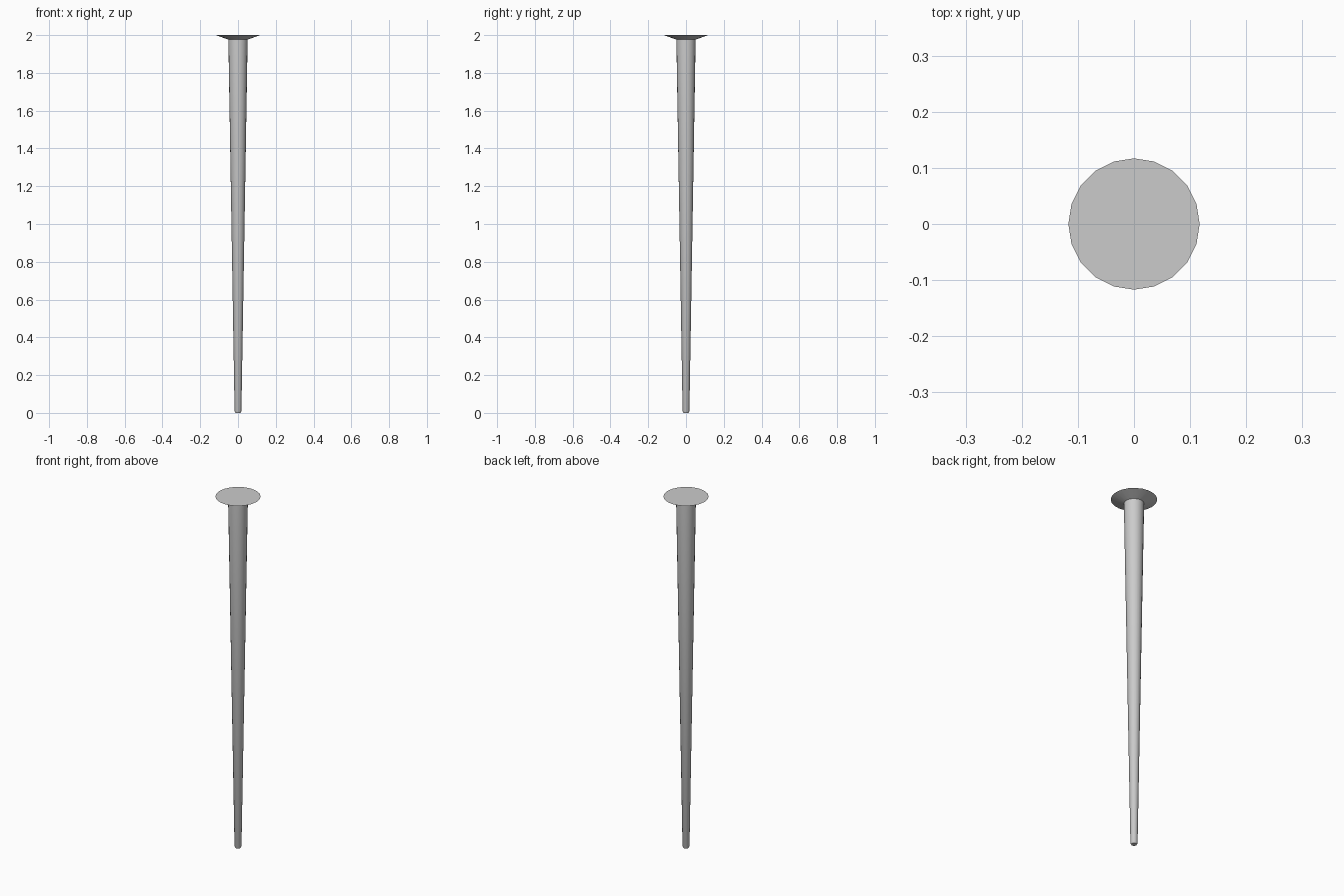
import bpy
import bmesh
from math import cos, sin, tau, radians

if "Cube" in bpy.data.objects:
    bpy.data.objects.remove(bpy.data.objects["Cube"])

SIDES = 20


def lathe(name, profile):
    """Revolve (radius, z) points around z and cap both ends."""
    bm = bmesh.new()
    rings = [[bm.verts.new((r * cos(tau * i / SIDES), r * sin(tau * i / SIDES), z))
              for i in range(SIDES)] for r, z in profile]
    for low, high in zip(rings, rings[1:]):
        for i in range(SIDES):
            j = (i + 1) % SIDES
            bm.faces.new((low[i], low[j], high[j], high[i]))
    bm.faces.new(rings[0][::-1])
    bm.faces.new(rings[-1])
    mesh = bpy.data.meshes.new(name)
    bm.to_mesh(mesh)
    bm.free()
    obj = bpy.data.objects.new(name, mesh)
    bpy.context.collection.objects.link(obj)
    bpy.ops.object.select_all(action='DESELECT')
    obj.select_set(True)
    bpy.context.view_layer.objects.active = obj
    bpy.ops.object.shade_smooth_by_angle(angle=radians(30))
    return obj


# Tapered shaft with blunt chamfered tip, flaring into the flat conical head
lathe("nail", [
    (0.014, 0.0),    # blunt tip
    (0.018, 0.008),  # tip chamfer
    (0.051, 1.976),  # shaft top
    (0.117, 2.0),    # head rim
])
